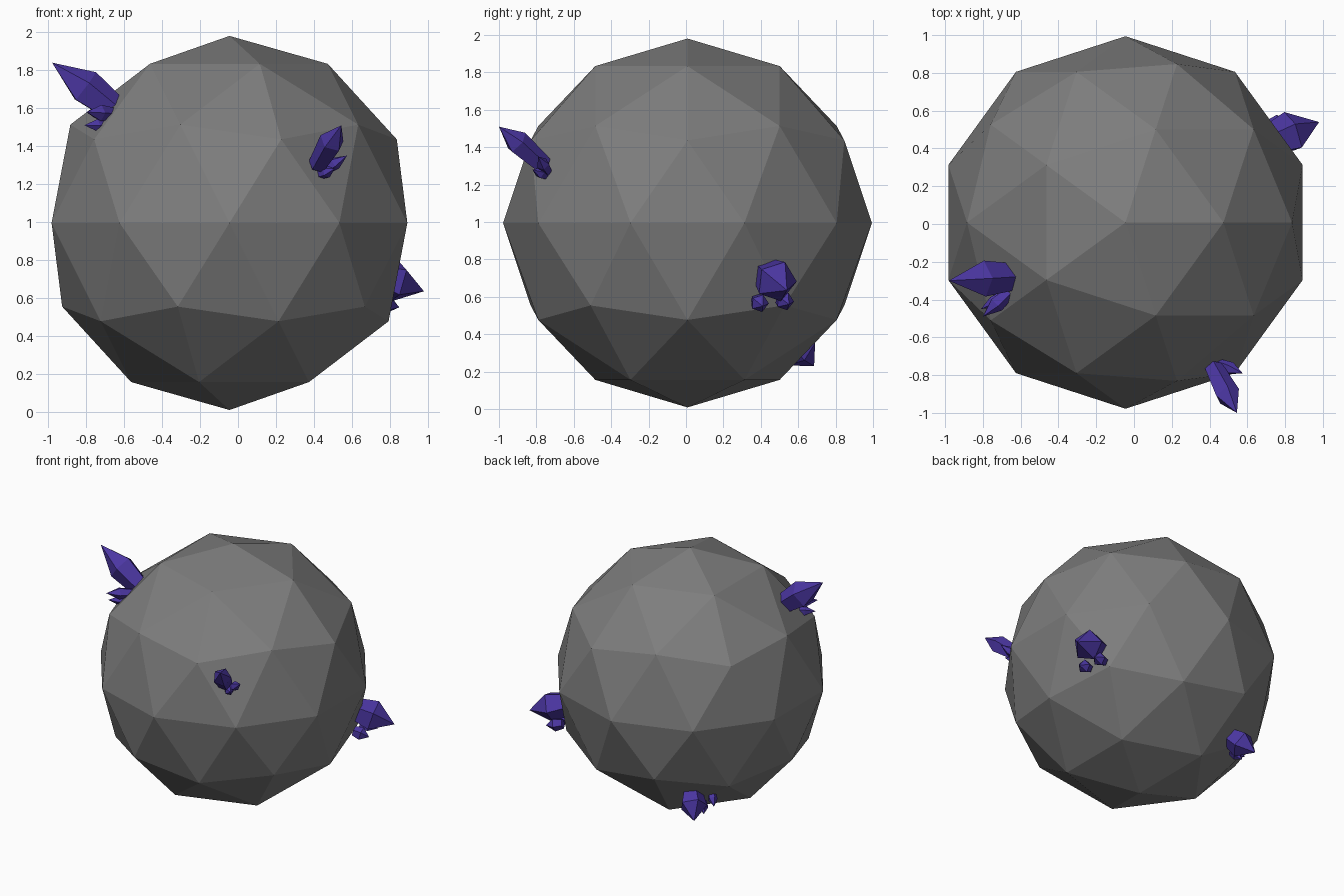
import bpy, bmesh, math
from mathutils import Vector

if "Cube" in bpy.data.objects:
    bpy.data.objects.remove(bpy.data.objects["Cube"])


def material(name, rgb):
    m = bpy.data.materials.new(name)
    m.diffuse_color = (*rgb, 1)
    m.use_nodes = True
    m.node_tree.nodes["Principled BSDF"].inputs["Base Color"].default_value = m.diffuse_color
    return m


STONE = material("grey stone", (0.205, 0.205, 0.205))
GEM = material("violet crystal", (0.07, 0.037, 0.36))

# Faceted boulder
bpy.ops.mesh.primitive_ico_sphere_add(subdivisions=2, radius=0.986, location=(-0.045, 0.008, 0.995))
rock = bpy.context.object
rock.name = "boulder"
rock.data.materials.append(STONE)


def crystal(name, base, tip, radius, shoulder=0.5, sides=5, spin=0.0):
    """Tapered prism with a pointed end, running from base to tip."""
    base, tip = Vector(base), Vector(tip)
    axis = tip - base
    turn = axis.to_track_quat('Z', 'Y')
    bm = bmesh.new()
    rings = []
    for t, r in ((0, radius * 0.75), (shoulder, radius)):
        rings.append([bm.verts.new(base + axis * t + turn @ Vector((
            r * math.cos(spin + math.tau * i / sides),
            r * math.sin(spin + math.tau * i / sides), 0))) for i in range(sides)])
    point = bm.verts.new(tip)
    low, high = rings
    bm.faces.new(low[::-1])
    for i in range(sides):
        j = (i + 1) % sides
        bm.faces.new((low[i], low[j], high[j], high[i]))
        bm.faces.new((high[i], high[j], point))
    mesh = bpy.data.meshes.new(name)
    bm.to_mesh(mesh)
    bm.free()
    mesh.materials.append(GEM)
    bpy.context.collection.objects.link(bpy.data.objects.new(name, mesh))


# Upper left cluster
crystal("upper_left_crystal", (-0.65, -0.28, 1.59), (-0.98, -0.30, 1.84), 0.10, 0.48, spin=0.3)
crystal("upper_left_shard_a", (-0.66, -0.36, 1.57), (-0.80, -0.49, 1.58), 0.045)
crystal("upper_left_shard_b", (-0.68, -0.37, 1.51), (-0.81, -0.45, 1.51), 0.035)

# Front cluster
crystal("front_crystal", (0.42, -0.76, 1.30), (0.545, -1.0, 1.51), 0.068, 0.6)
crystal("front_shard_a", (0.45, -0.74, 1.27), (0.575, -0.79, 1.35), 0.035)
crystal("front_shard_b", (0.43, -0.74, 1.25), (0.51, -0.82, 1.28), 0.033)

# Lower right cluster
crystal("right_crystal", (0.72, 0.44, 0.72), (0.98, 0.54, 0.635), 0.115, 0.45)
crystal("right_shard_a", (0.74, 0.38, 0.58), (0.85, 0.41, 0.55), 0.05)
crystal("right_shard_b", (0.71, 0.51, 0.59), (0.83, 0.55, 0.56), 0.05)

# Lower back cluster
crystal("back_crystal", (-0.44, 0.55, 0.37), (-0.55, 0.685, 0.23), 0.10, 0.45)
crystal("back_shard_a", (-0.53, 0.44, 0.36), (-0.60, 0.51, 0.29), 0.035)
crystal("back_shard_b", (-0.49, 0.49, 0.30), (-0.54, 0.55, 0.23), 0.035)
